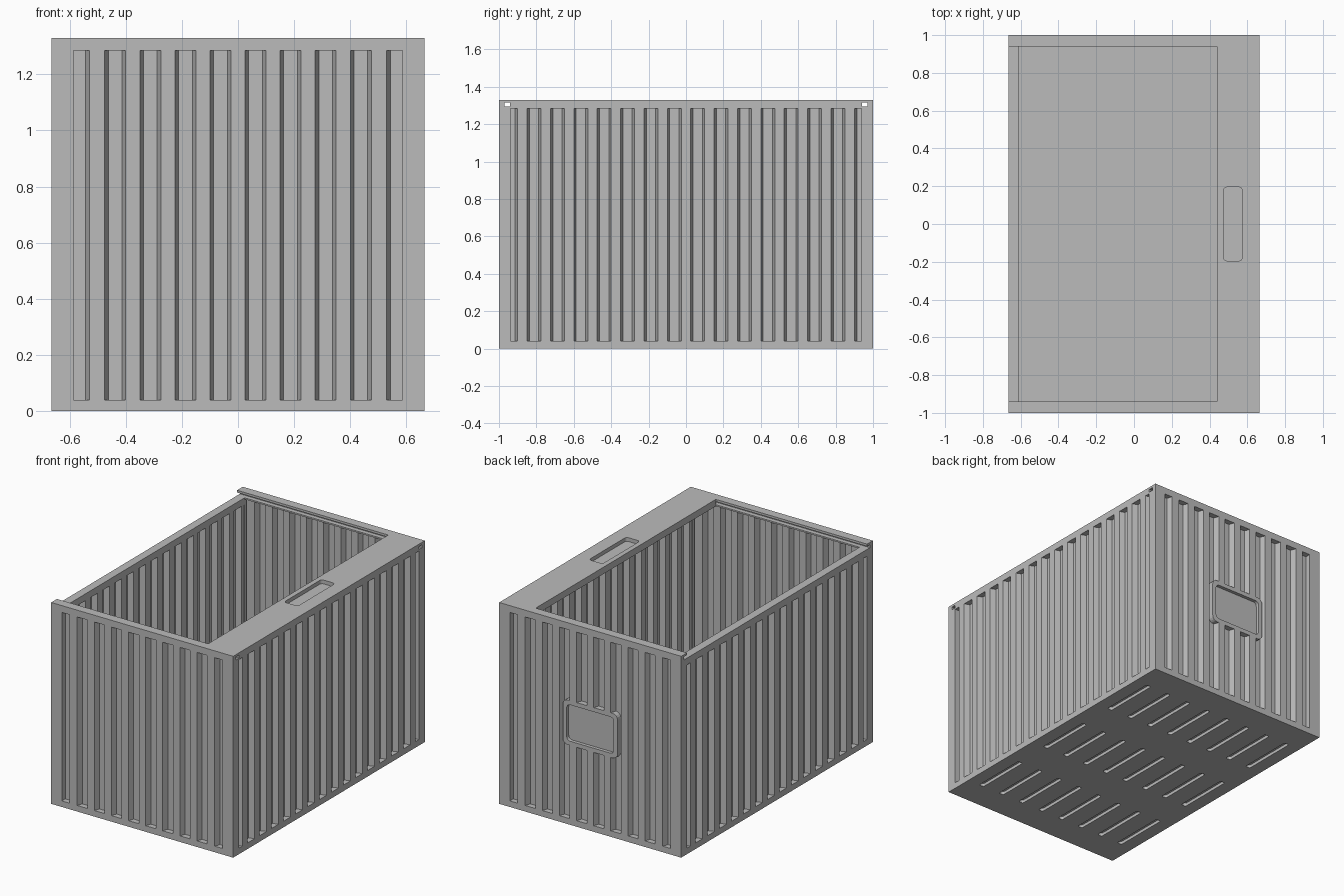
import bpy, bmesh
from math import pi, cos, sin
from mathutils import Matrix

cube = bpy.data.objects.get("Cube")
if cube:
    bpy.data.objects.remove(cube, do_unlink=True)

grey = bpy.data.materials.new("painted_grey")
grey.use_nodes = True
COLOUR = (0.5, 0.5, 0.5, 1)
grey.diffuse_color = COLOUR
grey.node_tree.nodes["Principled BSDF"].inputs["Base Color"].default_value = COLOUR

HX, HY, TOP = 0.665, 1.0, 1.33      # half width, half length, height
IX, IY = 0.61, 0.94                 # inner faces of the walls
FLOOR, RAIL = 0.04, 1.285           # floor top, underside of top rails


def finish(name, bm):
    bmesh.ops.recalc_face_normals(bm, faces=bm.faces)
    mesh = bpy.data.meshes.new(name)
    bm.to_mesh(mesh)
    bm.free()
    mesh.materials.append(grey)
    obj = bpy.data.objects.new(name, mesh)
    bpy.context.collection.objects.link(obj)
    return obj


def add_prism(bm, outline, z0, z1):
    """Extrude a plan outline from z0 to z1."""
    face = bm.faces.new([bm.verts.new((x, y, z0)) for x, y in outline])
    out = bmesh.ops.extrude_face_region(bm, geom=[face])["geom"]
    bmesh.ops.translate(bm, vec=(0, 0, z1 - z0),
                        verts=[v for v in out if isinstance(v, bmesh.types.BMVert)])


def prism(name, outline, z0, z1, matrix=None):
    bm = bmesh.new()
    add_prism(bm, outline, z0, z1)
    if matrix:
        bm.transform(matrix)
    return finish(name, bm)


def rect(x0, x1, y0, y1):
    return [(x0, y0), (x1, y0), (x1, y1), (x0, y1)]


def rounded(cx, cy, hx, hy, r, steps=4):
    pts = []
    for q, (sx, sy) in enumerate([(1, 1), (-1, 1), (-1, -1), (1, -1)]):
        for i in range(steps + 1):
            a = (q + i / steps) * pi / 2
            pts.append((cx + sx * (hx - r) + r * cos(a), cy + sy * (hy - r) + r * sin(a)))
    return pts


def cut(objects, cutter):
    """Subtract the cutter from each object, then discard it."""
    cutter.hide_render = True
    for obj in objects:
        mod = obj.modifiers.new("cut", "BOOLEAN")
        mod.operation, mod.object, mod.solver = "DIFFERENCE", cutter, "EXACT"
        bpy.context.view_layer.update()
        graph = bpy.context.evaluated_depsgraph_get()
        mesh = bpy.data.meshes.new_from_object(obj.evaluated_get(graph))
        obj.modifiers.clear()
        obj.data = mesh
    bpy.data.objects.remove(cutter, do_unlink=True)


def corrugated(name, half, count, post, rib, z1, turn, offset):
    """Folded sheet: evenly spaced grooves plus one narrow groove at each post."""
    depth, thick, slope, pitch = 0.036, 0.015, 0.013, 0.125
    path = [(-half, 0), (-post, 0), (-post, depth), (-rib - slope, depth), (-rib, 0)]
    for i in range(count):
        c = (i - (count - 1) / 2) * pitch
        w = 0.0375
        path += [(c - w, 0), (c - w + slope, depth), (c + w - slope, depth), (c + w, 0)]
    path += [(-x, d) for x, d in path[4::-1]]
    inner = [(x, d + thick) for x, d in path]
    inner[1] = inner[2] = (-post - thick, inner[2][1])
    inner[-2] = inner[-3] = (post + thick, inner[-3][1])
    inner = [p for i, p in enumerate(inner) if i == 0 or p != inner[i - 1]]
    place = Matrix.Rotation(turn, 4, "Z") @ Matrix.Translation((0, -offset, 0))
    return prism(name, path + inner[::-1], FLOOR, z1, place)


# Corrugated walls
front_wall = corrugated("front_wall", IX + 0.005, 8, 0.587, 0.53, RAIL, 0, HY)
back_wall = corrugated("back_wall", IX + 0.005, 8, 0.587, 0.53, RAIL, pi, HY)
left_wall = corrugated("left_wall", IY + 0.005, 14, 0.937, 0.902, RAIL, pi / 2, HX)
right_wall = corrugated("right_wall", IY + 0.005, 14, 0.937, 0.902, 1.25, -pi / 2, HX)

# Corner posts
for sx, side in ((1, "left"), (-1, "right")):
    for sy, end in ((1, "back"), (-1, "front")):
        prism(f"{end}_{side}_post", rect(sx * IX, sx * HX, sy * IY, sy * HY), FLOOR, RAIL)

# Grooved end rails that guide a sliding lid
for s, end in ((-1, "front"), (1, "back")):
    section = [(HY, RAIL), (HY, TOP), (IY, TOP), (IY, 1.315), (0.97, 1.315),
               (0.97, 1.295), (IY, 1.295), (IY, RAIL)]
    # Section axes (y, z) sweep along x
    place = Matrix(((0, 0, 1, 0), (s, 0, 0, 0), (0, 1, 0, 0), (0, 0, 0, 1)))
    prism(f"{end}_top_rail", section, -HX, HX, place)

# Low rail on the open side of the lid channel
prism("right_top_rail", rect(-HX, -IX, -IY, IY), 1.25, 1.295)

# Fixed top plate with a finger pocket
top_plate = prism("top_plate", rect(0.44, HX, -IY, IY), RAIL, TOP)
cut([top_plate], prism("pocket_cutter", rounded(0.523, 0, 0.05, 0.195, 0.018), TOP - 0.025, TOP + 0.1))

# Flush label frame with a sunken panel on the back wall
upright = Matrix.Translation((0, HY, 0.672)) @ Matrix.Rotation(-pi / 2, 4, "X")
label_frame = prism("label_frame", rounded(0, 0, 0.2, 0.148, 0.035), -0.051, 0, upright)
cut([label_frame, back_wall],
    prism("label_cutter", rounded(0, 0, 0.172, 0.12, 0.025), -0.022, 0.1, upright))

# Floor with rows of blind slots underneath
base = prism("floor", rect(-HX, HX, -HY, HY), 0, FLOOR)
bm = bmesh.new()
for col in range(8):
    for row in (-1, 0, 1):
        add_prism(bm, rounded((col - 3.5) * 0.16, row * 0.62, 0.017, 0.19, 0.012), -0.1, 0.02)
cut([base], finish("slot_cutter", bm))
